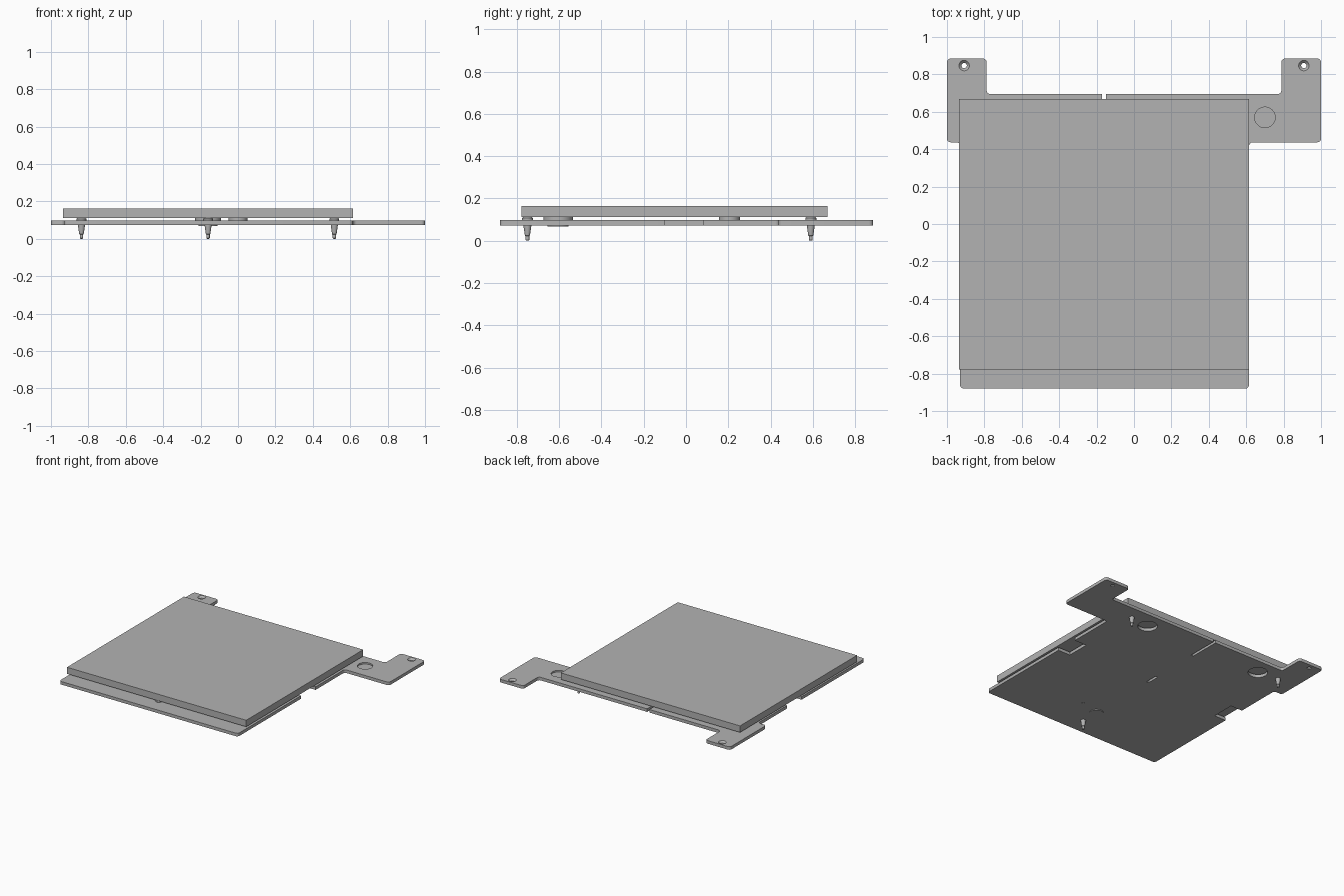
import bpy, bmesh, math

if "Cube" in bpy.data.objects:
    bpy.data.objects.remove(bpy.data.objects["Cube"], do_unlink=True)

grey = bpy.data.materials.new("plain grey")
grey.use_nodes = True
COLOUR = (0.45, 0.45, 0.45, 1)
grey.diffuse_color = COLOUR
grey.node_tree.nodes["Principled BSDF"].inputs["Base Color"].default_value = COLOUR

PLATE_BOTTOM, PLATE_TOP = 0.073, 0.097
SLAB_BOTTOM, SLAB_TOP = 0.112, 0.163
MID_X = -0.16


def finish(name, bm):
    """Turn a bmesh into a named, coloured object."""
    bmesh.ops.recalc_face_normals(bm, faces=bm.faces)
    mesh = bpy.data.meshes.new(name)
    bm.to_mesh(mesh)
    bm.free()
    mesh.materials.append(grey)
    obj = bpy.data.objects.new(name, mesh)
    bpy.context.collection.objects.link(obj)
    return obj


def add_box(bm, x0, x1, y0, y1, z0, z1):
    made = bmesh.ops.create_cube(bm, size=1)["verts"]
    for v in made:
        v.co = ((x0 + x1) / 2 + v.co.x * (x1 - x0),
                (y0 + y1) / 2 + v.co.y * (y1 - y0),
                (z0 + z1) / 2 + v.co.z * (z1 - z0))


def add_lathe(bm, x, y, profile, sides=32):
    """Closed turned solid from (radius, height) pairs, bottom to top."""
    rings = []
    for r, z in profile:
        angles = [2 * math.pi * i / sides for i in range(sides)]
        rings.append([bm.verts.new((x + r * math.cos(a), y + r * math.sin(a), z))
                      for a in angles])
    bm.faces.new(rings[0][::-1])
    bm.faces.new(rings[-1])
    for low, high in zip(rings, rings[1:]):
        for i in range(sides):
            j = (i + 1) % sides
            bm.faces.new((low[i], low[j], high[j], high[i]))


def smooth(obj):
    bpy.ops.object.select_all(action="DESELECT")
    obj.select_set(True)
    bpy.context.view_layer.objects.active = obj
    bpy.ops.object.shade_smooth_by_angle(angle=math.radians(30))


# Base plate outline with two rear ears, extruded and rounded at the corners
outline = [(-0.93, -0.88), (0.615, -0.88), (0.615, 0.437), (1, 0.437),
           (1, 0.885), (0.788, 0.885), (0.788, 0.695), (-0.788, 0.695),
           (-0.788, 0.885), (-1, 0.885), (-1, 0.437), (-0.93, 0.437)]
bm = bmesh.new()
face = bm.faces.new([bm.verts.new((x, y, PLATE_BOTTOM)) for x, y in outline])
grown = bmesh.ops.extrude_face_region(bm, geom=[face])["geom"]
for v in grown:
    if isinstance(v, bmesh.types.BMVert):
        v.co.z = PLATE_TOP
upright = [e for e in bm.edges if abs(e.verts[0].co.z - e.verts[1].co.z) > 0.01]
bmesh.ops.bevel(bm, geom=upright, offset=0.02, segments=5, profile=0.5, affect="EDGES")
plate = finish("base_plate", bm)

# Cutters: side notches, slots, round openings, countersunk holes, blind recess
LOW, HIGH = PLATE_BOTTOM - 0.02, PLATE_TOP + 0.02
bm = bmesh.new()
add_box(bm, 0.51, 0.7, -0.1, 0.08, LOW, HIGH)
add_box(bm, -1, -0.83, -0.1, 0.08, LOW, HIGH)
add_box(bm, MID_X - 0.01, MID_X + 0.01, 0.45, 0.75, LOW, HIGH)
add_box(bm, MID_X - 0.01, MID_X + 0.01, -0.04, 0.06, LOW, HIGH)
for side in (-1, 1):
    add_lathe(bm, MID_X + side * 0.51, 0.567, [(0.07, LOW), (0.07, HIGH)])
    add_lathe(bm, side * 0.908, 0.847, [(0.014, LOW), (0.014, PLATE_TOP - 0.014),
                                        (0.028, PLATE_TOP), (0.028, HIGH)])
add_lathe(bm, 0, -0.56, [(0.01, LOW), (0.01, HIGH)], 16)
add_lathe(bm, 0.7, 0.57, [(0.055, PLATE_TOP - 0.012), (0.055, HIGH)])
cutter = finish("plate_cutter", bm)
cutter.hide_render = True
cut = plate.modifiers.new("openings", "BOOLEAN")
cut.operation = "DIFFERENCE"
cut.solver = "EXACT"
cut.object = cutter
bpy.context.view_layer.objects.active = plate
bpy.ops.object.modifier_apply(modifier=cut.name)
bpy.data.objects.remove(cutter, do_unlink=True)
smooth(plate)

# Raised top slab
bm = bmesh.new()
add_box(bm, -0.935, 0.615, -0.777, 0.668, SLAB_BOTTOM, SLAB_TOP)
finish("top_slab", bm)

# Three tapered pins with heads between the plate and the slab
pins = {"rear_left_pin": (0.515, 0.59), "rear_right_pin": (-0.837, 0.59),
        "front_pin": (MID_X, -0.75)}
for name, (x, y) in pins.items():
    bm = bmesh.new()
    add_lathe(bm, x, y, [(0.005, 0), (0.009, 0.004), (0.009, 0.022), (0.012, 0.025),
                         (0.019, PLATE_BOTTOM), (0.019, PLATE_TOP), (0.026, PLATE_TOP),
                         (0.026, PLATE_TOP + 0.01), (0.02, SLAB_BOTTOM)], 20)
    smooth(finish(name, bm))

# Spacer discs under the slab; the front one also shows below the plate
bm = bmesh.new()
add_lathe(bm, MID_X, -0.605, [(0.05, PLATE_BOTTOM - 0.005), (0.05, PLATE_TOP),
                              (0.07, PLATE_TOP), (0.07, SLAB_BOTTOM)])
smooth(finish("front_spacer", bm))
bm = bmesh.new()
add_lathe(bm, 0, 0.205, [(0.05, PLATE_TOP), (0.05, SLAB_BOTTOM)])
smooth(finish("middle_spacer", bm))
